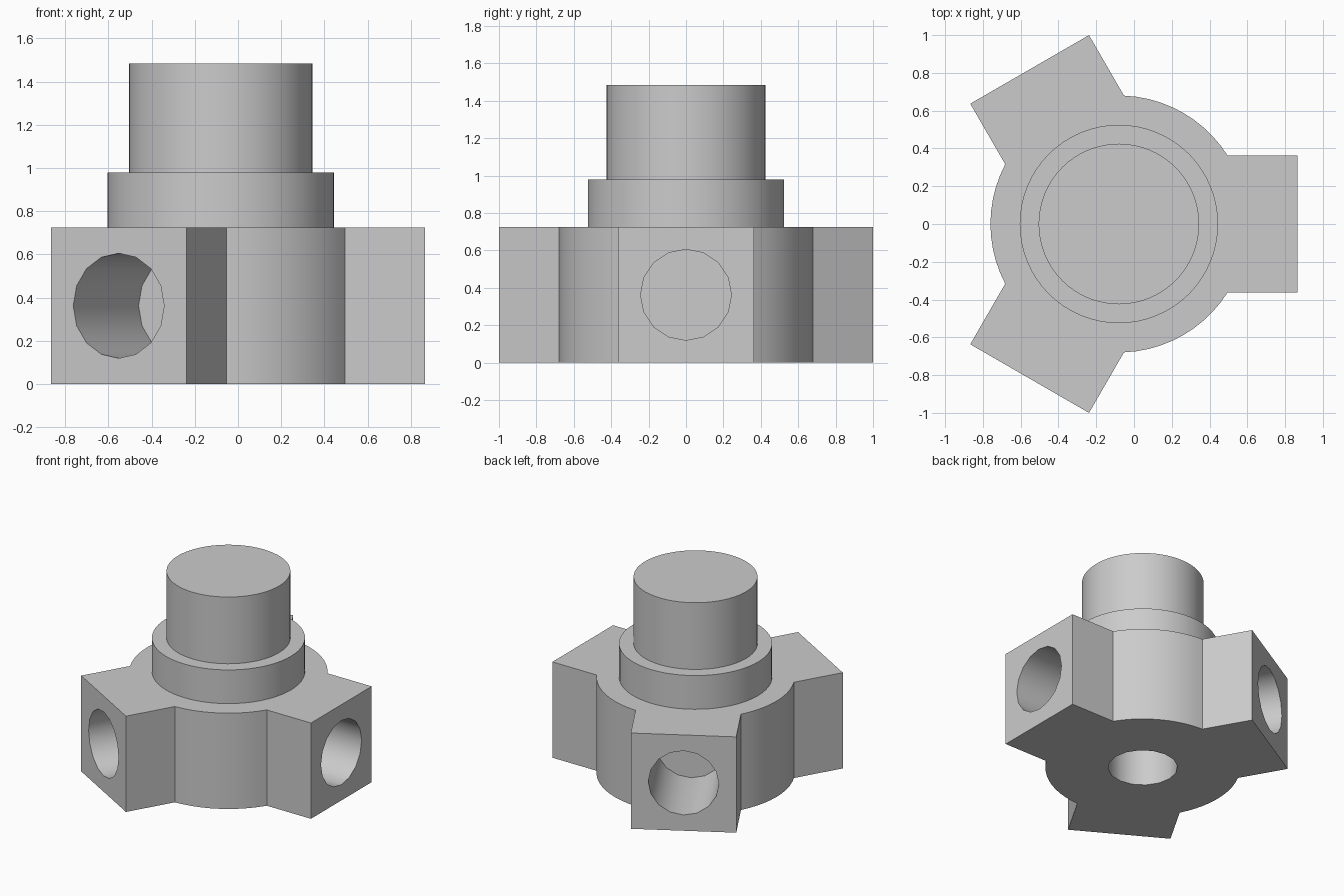
import bpy, bmesh
from math import sin, cos, asin, pi, radians
from mathutils import Matrix, Vector

if "Cube" in bpy.data.objects:
    bpy.data.objects.remove(bpy.data.objects["Cube"], do_unlink=True)

CX = -0.08                       # axis of the hub
HUB_R, HUB_H = 0.68, 0.725
ARM_REACH, ARM_HALF = 0.945, 0.363
BORE_R, BORE_DEPTH = 0.243, 0.605
OVERSHOOT = 0.1
TURNS = [radians(a) for a in (0, 120, 240)]

grey = bpy.data.materials.new("plain grey")
grey.use_nodes = True
colour = (0.6, 0.6, 0.6, 1)
grey.diffuse_color = colour
grey.node_tree.nodes["Principled BSDF"].inputs["Base Color"].default_value = colour


def add_object(name, bm):
    bmesh.ops.recalc_face_normals(bm, faces=bm.faces)
    mesh = bpy.data.meshes.new(name)
    bm.to_mesh(mesh)
    bm.free()
    mesh.materials.append(grey)
    obj = bpy.data.objects.new(name, mesh)
    obj.location.x = CX
    bpy.context.collection.objects.link(obj)
    return obj


def smooth(obj):
    bpy.ops.object.select_all(action="DESELECT")
    obj.select_set(True)
    bpy.context.view_layer.objects.active = obj
    bpy.ops.object.shade_smooth_by_angle(angle=radians(30))


def cylinder(name, radius, z0, z1):
    """Upright cylinder, open where it rests on the part below."""
    bm = bmesh.new()
    bmesh.ops.create_cone(bm, cap_ends=True, segments=64, radius1=radius, radius2=radius,
                          depth=z1 - z0, matrix=Matrix.Translation((0, 0, (z0 + z1) / 2)))
    bm.normal_update()
    base = [f for f in bm.faces if f.normal.z < -0.9]
    bmesh.ops.delete(bm, geom=base, context="FACES_ONLY")
    smooth(add_object(name, bm))


# Housing: round hub with three square arms, as one extruded outline
outline = []
half_angle = asin(ARM_HALF / HUB_R)
gap = 2 * pi / 3 - 2 * half_angle
STEPS = 10
for turn in TURNS:
    spin = Matrix.Rotation(turn, 3, "Z")
    outline += [spin @ Vector((ARM_REACH, side * ARM_HALF, 0)) for side in (-1, 1)]
    for i in range(STEPS + 1):
        a = turn + half_angle + gap * i / STEPS
        outline.append(Vector((HUB_R * cos(a), HUB_R * sin(a), 0)))
bm = bmesh.new()
face = bm.faces.new([bm.verts.new(p) for p in outline])
top = bmesh.ops.extrude_face_region(bm, geom=[face])["geom"]
bmesh.ops.translate(bm, vec=(0, 0, HUB_H),
                    verts=[v for v in top if isinstance(v, bmesh.types.BMVert)])
housing = add_object("housing", bm)

# Blind bores: one in the end of each arm and one in the underside
bm = bmesh.new()
length = BORE_DEPTH + OVERSHOOT
middle = ARM_REACH - BORE_DEPTH + length / 2
places = [Matrix.Rotation(t, 4, "Z") @ Matrix.Translation((middle, 0, HUB_H / 2))
          @ Matrix.Rotation(pi / 2, 4, "Y") for t in TURNS]
places.append(Matrix.Translation((0, 0, length / 2 - OVERSHOOT)))
for place in places:
    bmesh.ops.create_cone(bm, cap_ends=True, segments=16, radius1=BORE_R, radius2=BORE_R,
                          depth=length, matrix=place)
cutter = add_object("bore_cutter", bm)
cutter.hide_render = True
cut = housing.modifiers.new("bores", "BOOLEAN")
cut.operation = "DIFFERENCE"
cut.solver = "EXACT"
cut.object = cutter
bpy.context.view_layer.objects.active = housing
bpy.ops.object.modifier_apply(modifier=cut.name)
bpy.data.objects.remove(cutter, do_unlink=True)
smooth(housing)

# Stepped post on top
cylinder("collar", 0.525, HUB_H, 0.98)
cylinder("post", 0.425, 0.98, 1.485)
